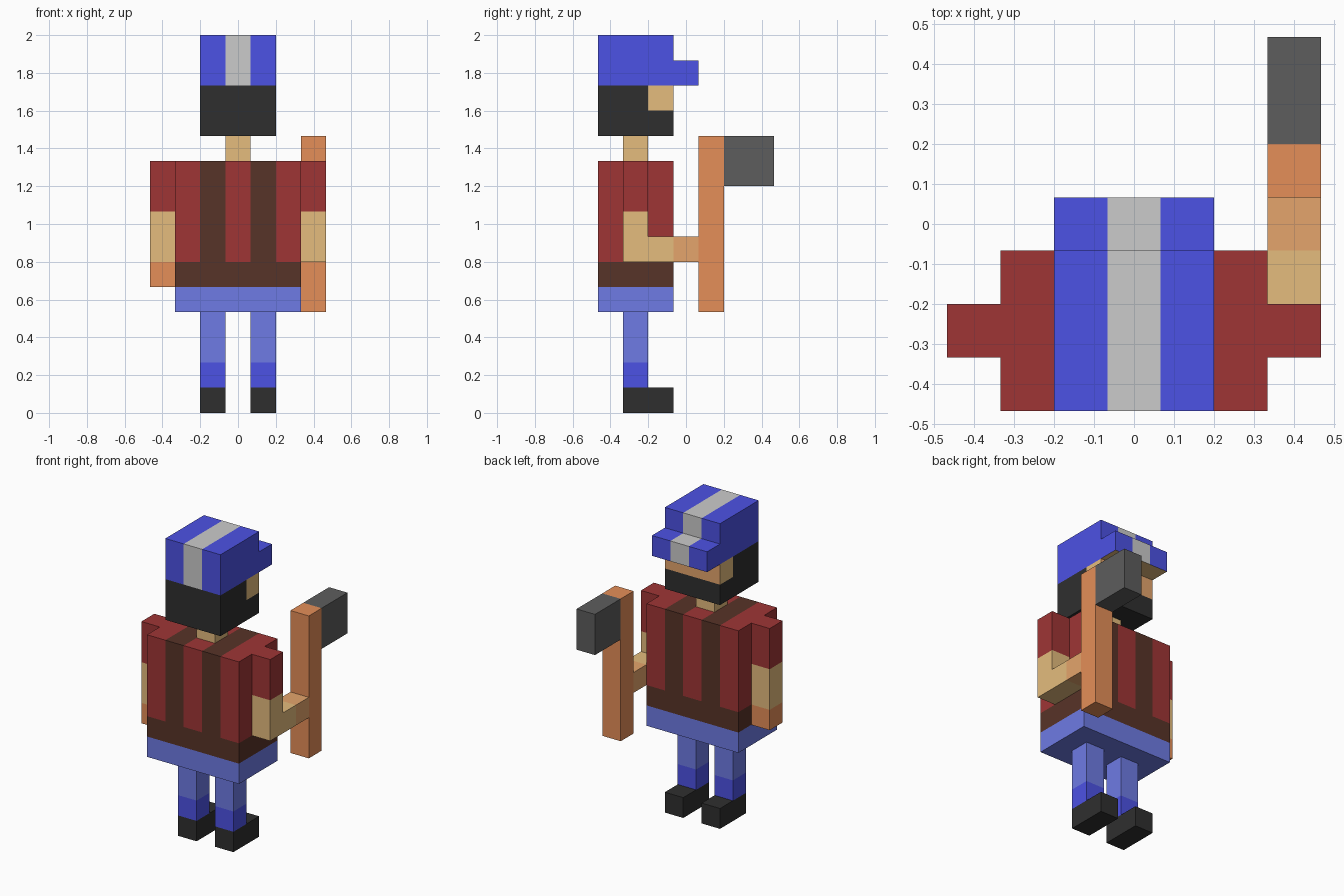
import bpy
import bmesh
from mathutils import Vector

if "Cube" in bpy.data.objects:
    bpy.data.objects.remove(bpy.data.objects["Cube"])

U = 2 / 15  # one block of the model

COLOURS = {
    "black": (0.028, 0.028, 0.028), "blue": (0.073, 0.084, 0.78), "denim": (0.157, 0.198, 0.78),
    "brown": (0.097, 0.033, 0.021), "red": (0.345, 0.036, 0.036), "skin": (0.78, 0.503, 0.206),
    "tan": (0.78, 0.376, 0.151), "orange": (0.78, 0.272, 0.099),
    "silver": (0.67, 0.67, 0.67), "iron": (0.11, 0.11, 0.11),
}
MATS = {}
for key, rgb in COLOURS.items():
    MATS[key] = bpy.data.materials.new(key)
    MATS[key].diffuse_color = (*rgb, 1)


def block(name, lo, hi, bands, axis=2, sides=None):
    """Box from lo to hi in block units; bands = (end along axis, colour).
    sides maps (axis, sign) to a colour for all faces pointing that way."""
    if isinstance(bands, str):
        bands = [(hi[axis], bands)]
    a, b = [i for i in range(3) if i != axis]
    bm = bmesh.new()
    rings = []
    for cut in [lo[axis]] + [end for end, _ in bands]:
        ring = []
        for p, q in ((lo[a], lo[b]), (hi[a], lo[b]), (hi[a], hi[b]), (lo[a], hi[b])):
            co = Vector((0, 0, 0))
            co[axis], co[a], co[b] = cut, p, q
            ring.append(bm.verts.new(co * U))
        rings.append(ring)

    names = list(dict.fromkeys([c for _, c in bands] + list((sides or {}).values())))

    def face(verts, colour):
        bm.faces.new(verts).material_index = names.index(colour)

    face(rings[0], bands[0][1])
    face(rings[-1], bands[-1][1])
    for r, s, (_, colour) in zip(rings, rings[1:], bands):
        for i in range(4):
            j = (i + 1) % 4
            face((r[i], r[j], s[j], s[i]), colour)
    bmesh.ops.recalc_face_normals(bm, faces=bm.faces)
    for (ax, sign), colour in (sides or {}).items():
        for f in bm.faces:
            if f.normal[ax] * sign > 0.9:
                f.material_index = names.index(colour)

    mesh = bpy.data.meshes.new(name)
    bm.to_mesh(mesh)
    bm.free()
    for n in names:
        mesh.materials.append(MATS[n])
    bpy.context.collection.objects.link(bpy.data.objects.new(name, mesh))


# Legs and shoes
for side, x in (("left", -1.5), ("right", 0.5)):
    block(side + "_shoe", (x, -2.5, 0), (x + 1, -0.5, 1), "black")
    block(side + "_leg", (x, -2.5, 1), (x + 1, -1.5, 4), [(2, "blue"), (4, "denim")])

# Hips, belt and striped shirt
block("hips_and_belt", (-2.5, -3.5, 4), (2.5, -0.5, 6), [(5, "denim"), (6, "brown")])
block("shirt", (-2.5, -3.5, 6), (2.5, -0.5, 10),
      [(-1.5, "red"), (-0.5, "brown"), (0.5, "red"), (1.5, "brown"), (2.5, "red")], axis=0)

# Arms: one hanging, one bent forward to hold the hammer
block("hanging_arm", (-3.5, -2.5, 5), (-2.5, -1.5, 10),
      [(6, "orange"), (8, "skin"), (10, "red")])
block("raised_upper_arm", (2.5, -2.5, 6), (3.5, -1.5, 10), [(8, "skin"), (10, "red")])
block("raised_forearm", (2.5, -1.5, 6), (3.5, 0.5, 7), [(-0.5, "skin"), (0.5, "tan")], axis=1)

# Hammer
block("hammer_handle", (2.5, 0.5, 4), (3.5, 1.5, 11), "orange")
block("hammer_head", (2.5, 1.5, 9), (3.5, 3.5, 11), "iron")

# Neck and head
block("neck", (-0.5, -2.5, 10), (0.5, -1.5, 11), "skin")
block("beard", (-1.5, -3.5, 11), (1.5, -0.5, 12), "black")
block("hair", (-1.5, -3.5, 12), (1.5, -1.5, 13), "black")
block("face", (-1.5, -1.5, 12), (1.5, -0.5, 13), "skin", sides={(1, 1): "tan"})

# Striped cap with brim
stripes = [(-0.5, "blue"), (0.5, "silver"), (1.5, "blue")]
block("cap", (-1.5, -3.5, 13), (1.5, -0.5, 15), stripes, axis=0)
block("cap_brim", (-1.5, -0.5, 13), (1.5, 0.5, 14), stripes, axis=0, sides={(2, -1): "skin"})

for m in bpy.data.materials:
    if m.users and not m.is_grease_pencil:
        m.use_nodes = True
        m.node_tree.nodes["Principled BSDF"].inputs["Base Color"].default_value = m.diffuse_color
